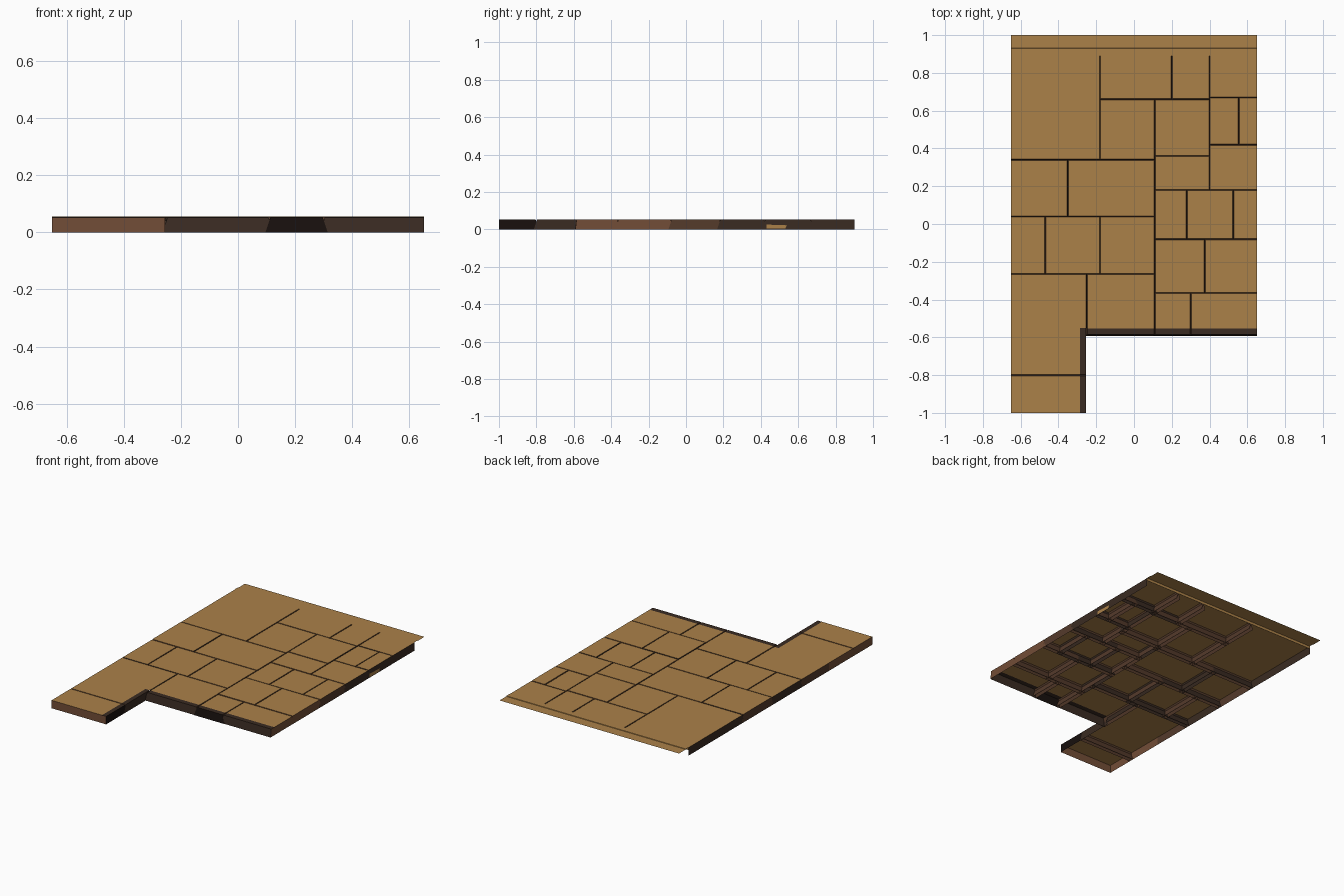
import bpy, bmesh, random

if "Cube" in bpy.data.objects:
    bpy.data.objects.remove(bpy.data.objects["Cube"])

random.seed(4)


def mat(name, rgb):
    m = bpy.data.materials.new(name)
    m.diffuse_color = (*rgb, 1)
    m.use_nodes = True
    m.node_tree.nodes["Principled BSDF"].inputs["Base Color"].default_value = m.diffuse_color
    return m


MATS = [mat("tan stone", (0.41, 0.22, 0.066)),
        mat("brown edge", (0.17, 0.075, 0.038)),
        mat("dark brown edge", (0.042, 0.024, 0.016)),
        mat("black brown edge", (0.009, 0.005, 0.004)),
        mat("medium brown edge", (0.09, 0.043, 0.024))]
TAN, BROWN, DARK, BLACK, MID = range(5)


def make(name, faces):
    """Object from (corner list, material) pairs."""
    bm = bmesh.new()
    for pts, m in faces:
        f = bm.faces.new([bm.verts.new(p) for p in pts])
        f.material_index = m
    bmesh.ops.remove_doubles(bm, verts=bm.verts, dist=1e-5)
    me = bpy.data.meshes.new(name)
    bm.to_mesh(me)
    bm.free()
    for m in MATS:
        me.materials.append(m)
    ob = bpy.data.objects.new(name, me)
    bpy.context.collection.objects.link(ob)


def slab(name, x0, x1, y0, y1, h, **over):
    """Open-bottomed slab; each side = (top inset, bottom spread, wall colour or None,
    total inset of the tan area, leaving a dark rim on top)."""
    s = {k: (0.0035, 0.014, random.choice([MID, MID, DARK]), 0.0035) for k in "wesn"}
    if x0 == -0.65: s["w"] = (0, 0, random.choice([MID, DARK]) if y0 > -0.8 else BROWN, 0)
    if x1 == 0.65: s["e"] = (0, 0, BROWN if y0 < -0.3 else MID if y0 < 0.1 else DARK, 0)
    if y0 == -1: s["s"] = (0, 0, BROWN, 0)
    if y0 == -0.59: s["s"] = (0.005, 0.002, DARK, 0.038)
    if y1 == 0.9: s["n"] = (0, 0, None, 0)
    s.update(over)

    def ring(k, sign, z):
        a, b = x0 + sign * s["w"][k], x1 - sign * s["e"][k]
        c, d = y0 + sign * s["s"][k], y1 - sign * s["n"][k]
        return [(a, c, z), (b, c, z), (b, d, z), (a, d, z)]

    top, bot, tan = ring(0, 1, h), ring(1, -1, 0), ring(3, 1, h)
    faces = [(tan, TAN)]
    for i, side in enumerate("senw"):
        j = (i + 1) % 4
        inset, _, colour, rim = s[side]
        if colour is not None:
            faces.append(([bot[i], bot[j], top[j], top[i]], colour))
        if rim > inset:
            faces.append(([top[i], top[j], tan[j], tan[i]], DARK))
    make(name, faces)


# paving slabs: x0, x1, y0, y1
LAYOUT = [
    (-.65, -.18, .34, .9), (-.18, .20, .66, .9), (.20, .40, .66, .9), (.40, .65, .67, .9),
    (-.18, .11, .34, .66), (.11, .40, .36, .66), (.40, .555, .42, .67), (.555, .65, .42, .67),
    (.11, .40, .18, .36), (.40, .65, .18, .42), (-.65, -.35, .04, .34), (-.35, .11, .04, .34),
    (.11, .28, -.08, .18), (.28, .525, -.08, .18), (.525, .65, -.08, .18),
    (-.65, -.47, -.265, .04), (-.47, -.18, -.265, .04), (-.18, .11, -.265, .04),
    (.11, .375, -.365, -.08), (.375, .65, -.365, -.08),
    (-.25, .11, -.59, -.265), (.30, .65, -.59, -.365)]
for n, t in enumerate(LAYOUT):
    h = 0.053 if t[3] == 0.9 else 0.053 + random.uniform(-0.001, 0.001)
    slab(f"paving_slab_{n + 1}", *t, h)

# darkest front slab
slab("front_slab", .11, .30, -.59, -.365, .052, s=(0.005, 0.004, BLACK, 0.038))

# projecting arm at the front left, dark rim along its right edge
slab("arm_slab_back", -.65, -.25, -.55, -.265, .052, s=(0, 0, None, 0))
slab("arm_slab_middle", -.65, -.25, -.80, -.55, .052,
     n=(0, 0, None, 0), e=(0.005, -0.005, DARK, 0.035))
slab("arm_slab_front", -.65, -.25, -1, -.80, .052, e=(0.005, -0.005, BLACK, 0.035))

# pale chip on the right edge
make("edge_chip", [([(.6505, .43, .004), (.6505, .53, .004),
                     (.6505, .54, .022), (.6505, .43, .026)], TAN)])


# back ledge: thin overhanging sheet with a small step and a lip below
def quad(ya, za, yb, zb):
    return [(-.65, ya, za), (.65, ya, za), (.65, yb, zb), (-.65, yb, zb)]


make("back_ledge", [
    (quad(.89, .0545, .93, .0545), TAN),
    (quad(.93, .0545, .931, .051), TAN),
    (quad(.931, .051, 1.0, .051), TAN),
    (quad(.9, .053, .9, .035), TAN)])
